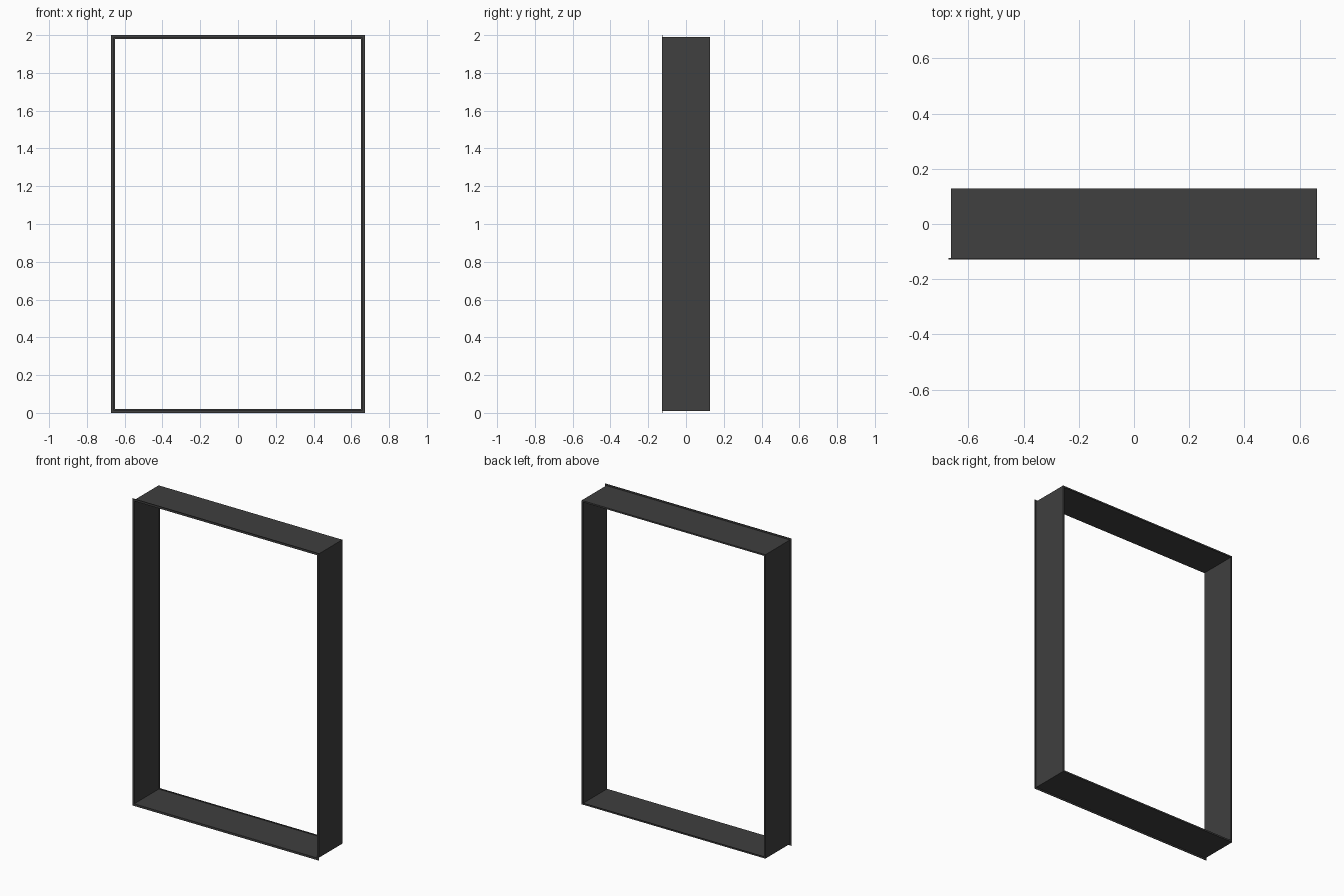
import bpy, bmesh

if "Cube" in bpy.data.objects:
    bpy.data.objects.remove(bpy.data.objects["Cube"])

HALF_W, HEIGHT, HALF_D = 0.672, 2.0, 0.128
LIP, T = 0.010, 0.004   # lip width, sheet thickness

# Z-shaped section: (inset from the outermost outline, y)
# outward lip at the front, inward lip at the back
section = [
    (0, -HALF_D), (LIP + T, -HALF_D), (LIP + T, HALF_D - T),
    (2 * LIP, HALF_D - T), (2 * LIP, HALF_D), (LIP, HALF_D),
    (LIP, -HALF_D + T), (0, -HALF_D + T),
]

# Sweep the section round the rectangle with mitred corners
bm = bmesh.new()
rings = []
for sx, top in ((-1, 0), (1, 0), (1, 1), (-1, 1)):
    rings.append([bm.verts.new((sx * (HALF_W - d), y, HEIGHT - d if top else d))
                  for d, y in section])
n = len(section)
for i in range(4):
    a, b = rings[i], rings[(i + 1) % 4]
    for j in range(n):
        k = (j + 1) % n
        bm.faces.new((a[j], a[k], b[k], b[j]))
bmesh.ops.recalc_face_normals(bm, faces=bm.faces)

mesh = bpy.data.meshes.new("window_frame")
bm.to_mesh(mesh)
bm.free()
frame = bpy.data.objects.new("window_frame", mesh)
bpy.context.collection.objects.link(frame)

# Dark grey finish
mat = bpy.data.materials.new("dark_metal")
mat.diffuse_color = (0.05, 0.05, 0.05, 1)
mat.use_nodes = True
mat.node_tree.nodes["Principled BSDF"].inputs["Base Color"].default_value = mat.diffuse_color
mesh.materials.append(mat)
